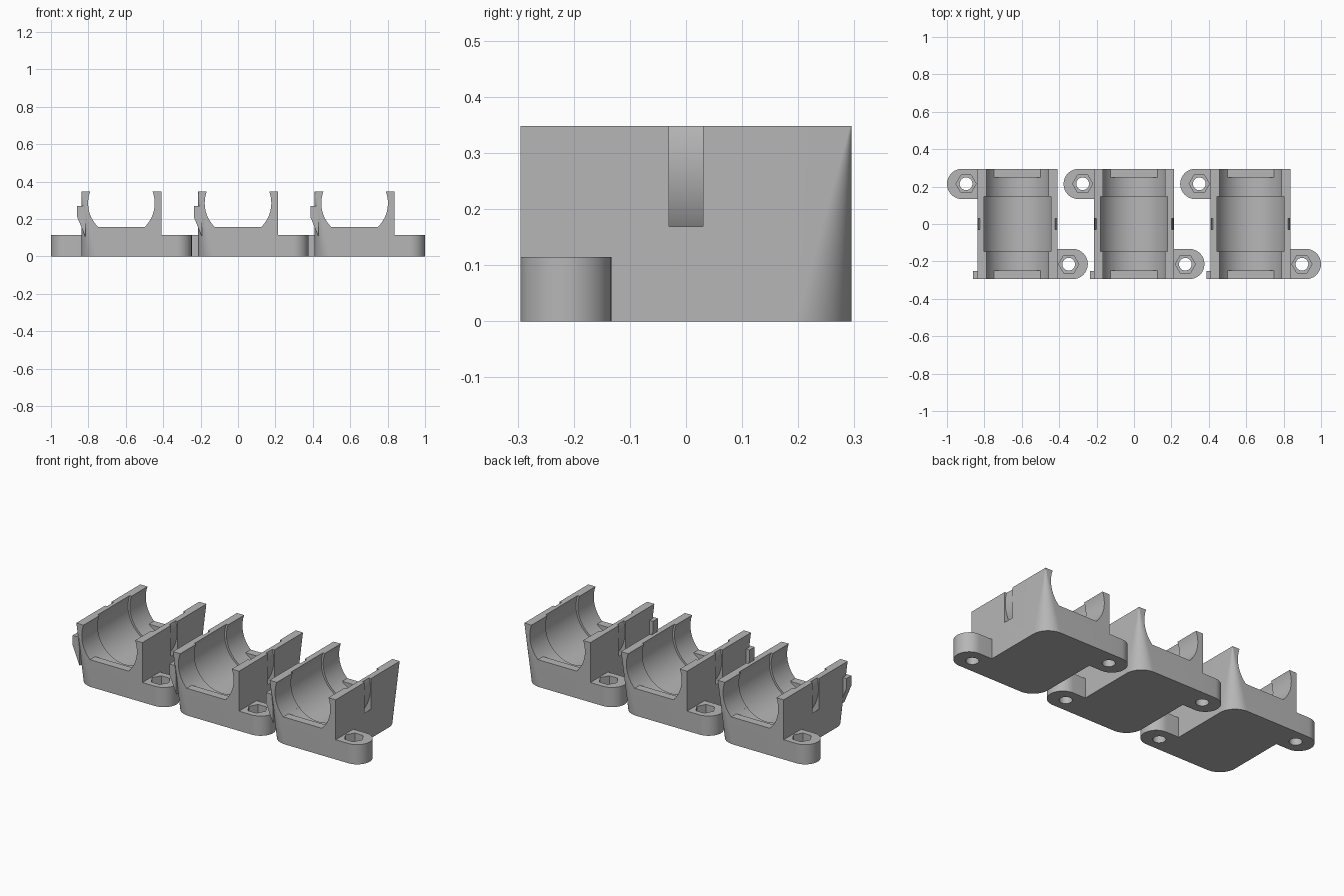
import bpy, bmesh, math
from mathutils import Vector

if "Cube" in bpy.data.objects:
    bpy.data.objects.remove(bpy.data.objects["Cube"], do_unlink=True)

HALF_W, HALF_L, HEIGHT = 0.2135, 0.295, 0.348
AXIS_Z, BORE = 0.285, 0.178
EAR_H = 0.115

grey = bpy.data.materials.new("plastic grey")
grey.use_nodes = True
colour = (0.47, 0.47, 0.47, 1)
grey.diffuse_color = colour
grey.node_tree.nodes["Principled BSDF"].inputs["Base Color"].default_value = colour


def arc(cx, cy, r, start, end, n):
    """Points on an arc, angles in degrees."""
    angles = [math.radians(start + (end - start) * i / n) for i in range(n + 1)]
    return [(cx + r * math.cos(a), cy + r * math.sin(a)) for a in angles]


def loft(name, lower, upper):
    """Closed solid between two matching loops."""
    bm = bmesh.new()
    a = [bm.verts.new(p) for p in lower]
    b = [bm.verts.new(p) for p in upper]
    bm.faces.new(a)
    bm.faces.new(b)
    for i in range(len(a)):
        j = (i + 1) % len(a)
        bm.faces.new((a[i], a[j], b[j], b[i]))
    bmesh.ops.recalc_face_normals(bm, faces=bm.faces)
    mesh = bpy.data.meshes.new(name)
    bm.to_mesh(mesh)
    bm.free()
    obj = bpy.data.objects.new(name, mesh)
    bpy.context.collection.objects.link(obj)
    return obj


def prism_z(name, profile, z0, z1):
    return loft(name, [(x, y, z0) for x, y in profile], [(x, y, z1) for x, y in profile])


def prism_y(name, profile, y0, y1):
    return loft(name, [(x, y0, z) for x, z in profile], [(x, y1, z) for x, z in profile])


def combine(target, other, operation):
    """Apply a boolean and discard the helper solid."""
    mod = target.modifiers.new("shape", 'BOOLEAN')
    mod.operation, mod.solver, mod.object = operation, 'EXACT', other
    bpy.context.view_layer.objects.active = target
    bpy.ops.object.modifier_apply(modifier=mod.name)
    bpy.data.objects.remove(other, do_unlink=True)


def body_loop(radius, z):
    """Rectangle with two opposite rounded corners."""
    half = [(HALF_W, -HALF_L)]
    half += arc(HALF_W - radius, HALF_L - radius, radius, 0, 90, 16)
    return [(s * x, s * y, z) for s in (1, -1) for x, y in half]


# Block whose rounded corners sharpen towards the top
holder = loft("bearing_holder_left", body_loop(0.1, 0), body_loop(0.002, HEIGHT))

# Screw ears at opposite corners
for s in (1, -1):
    profile = [(0.18, -0.295)] + arc(0.2955, -0.214, 0.081, -90, 90, 24) + [(0.18, -0.133)]
    combine(holder, prism_z("ear", [(s * x, s * y) for x, y in profile], 0, EAR_H), 'UNION')

# Small tapered tab on the front corner
tab = [(-0.2, 0.27), (-0.236, 0.27), (-0.236, 0.21), (-0.192, 0.104), (-0.192, 0.2)]
combine(holder, prism_y("tab", tab, -HALF_L, -0.25), 'UNION')

# Zip tie channel around the bearing
ring = prism_y("ring", arc(0, AXIS_Z, 0.243, 0, 357, 119), -0.03, 0.03)
core = prism_y("core", arc(0, AXIS_Z, 0.21, 0, 357, 119), -0.05, 0.05)
combine(ring, core, 'DIFFERENCE')
combine(holder, ring, 'DIFFERENCE')

# Open bore through the ends, stopping at flat sills
sill = math.degrees(math.asin((0.158 - AXIS_Z) / BORE))
combine(holder, prism_y("end_opening", arc(0, AXIS_Z, BORE, sill, 180 - sill, 64), -0.4, 0.4),
        'DIFFERENCE')

# Bearing seat and its relieved middle
for radius, reach in ((BORE, 0.248), (0.19, 0.148)):
    combine(holder, prism_y("seat", arc(0, AXIS_Z, radius, 0, 355, 71), -reach, reach),
            'DIFFERENCE')

# Screw holes with hexagonal nut pockets
for s in (1, -1):
    cx, cy = s * 0.2745, s * -0.215
    combine(holder, prism_z("screw_hole", arc(cx, cy, 0.034, 0, 345, 23), -0.1, 0.2), 'DIFFERENCE')
    combine(holder, prism_z("nut_pocket", arc(cx, cy, 0.054, 0, 300, 5), 0.055, 0.2), 'DIFFERENCE')

# Finish, then repeat in a row of three
holder.data.materials.clear()
holder.data.materials.append(grey)
for face in holder.data.polygons:
    face.material_index = 0
bpy.ops.object.select_all(action='DESELECT')
holder.select_set(True)
bpy.context.view_layer.objects.active = holder
bpy.ops.object.shade_smooth_by_angle(angle=math.radians(25))

spacing = 0.6235
for name, x in (("bearing_holder_middle", 0), ("bearing_holder_right", spacing)):
    copy = bpy.data.objects.new(name, holder.data)
    copy.location.x = x
    bpy.context.collection.objects.link(copy)
holder.location.x = -spacing
# The model's own left is +x
holder.name = "bearing_holder_end"
bpy.data.objects["bearing_holder_right"].name = "bearing_holder_left"
holder.name = "bearing_holder_right"
